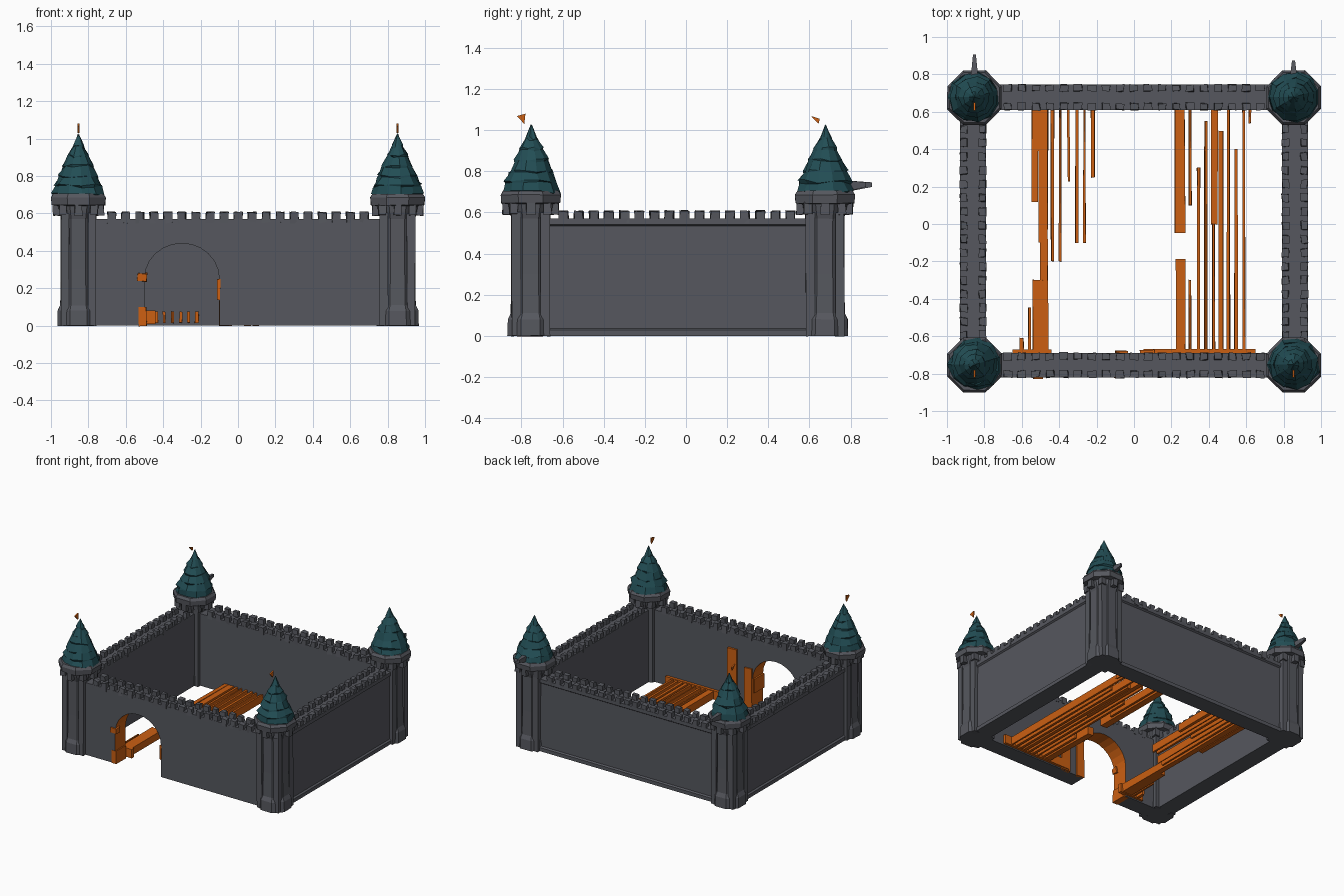
import bpy, bmesh, math, random
from mathutils import Vector

if "Cube" in bpy.data.objects:
    bpy.data.objects.remove(bpy.data.objects["Cube"])

random.seed(4)


def material(name, rgb):
    m = bpy.data.materials.new(name)
    m.diffuse_color = (*rgb, 1)
    m.use_nodes = True
    m.node_tree.nodes["Principled BSDF"].inputs["Base Color"].default_value = m.diffuse_color
    return m


STONE = material("slate_stone", (0.092, 0.096, 0.112))
ROOF = material("teal_roof", (0.016, 0.075, 0.09))
WOOD = material("orange_wood", (0.60, 0.115, 0.006))


def finish(bm, name, *mats):
    bmesh.ops.recalc_face_normals(bm, faces=bm.faces)
    me = bpy.data.meshes.new(name)
    bm.to_mesh(me)
    bm.free()
    for m in mats:
        me.materials.append(m)
    ob = bpy.data.objects.new(name, me)
    bpy.context.collection.objects.link(ob)
    return ob


def add_box(bm, x0, x1, y0, y1, z0, z1, jitter=0.0):
    vs = bmesh.ops.create_cube(bm, size=1)["verts"]
    for v in vs:
        v.co = Vector((x1 if v.co.x > 0 else x0, y1 if v.co.y > 0 else y0,
                       z1 if v.co.z > 0 else z0))
        v.co += Vector([random.uniform(-jitter, jitter) for _ in range(3)])
    return vs


def loft(bm, cx, cy, profile, sides, jitter=0.0):
    """Stack of polygon rings, profile = (radius, z) pairs."""
    rings = []
    for r, z in profile:
        ring = []
        for i in range(sides):
            a = 2 * math.pi * (i + 0.5) / sides
            k = r * (1 + random.uniform(-jitter, jitter))
            dz = random.uniform(-jitter, jitter) * 0.12
            ring.append(bm.verts.new((cx + k * math.cos(a), cy + k * math.sin(a), z + dz)))
        rings.append(ring)
    for a, b in zip(rings, rings[1:]):
        for i in range(sides):
            j = (i + 1) % sides
            bm.faces.new((a[i], a[j], b[j], b[i]))
    bm.faces.new(rings[0][::-1])
    bm.faces.new(rings[-1])


def prism(bm, pts, axis, t0, t1):
    """Extrude a 2D outline; axis 'y' takes (x, z), axis 'x' takes (y, z)."""
    place = (lambda p, t: (p[0], t, p[1])) if axis == "y" else (lambda p, t: (t, p[0], p[1]))
    a = [bm.verts.new(place(p, t0)) for p in pts]
    b = [bm.verts.new(place(p, t1)) for p in pts]
    bm.faces.new(a)
    bm.faces.new(b[::-1])
    n = len(pts)
    return [bm.faces.new((a[i], a[(i + 1) % n], b[(i + 1) % n], b[i])) for i in range(n)]


# Front wall with the arched gateway; its reveal is wood lined
arch = [(-0.5, 0.0)]
arch += [(-0.3 - 0.2 * math.cos(math.pi * i / 12), 0.25 + 0.19 * math.sin(math.pi * i / 12))
         for i in range(13)]
arch += [(-0.1, 0.0)]
bm = bmesh.new()
sides = prism(bm, [(-0.85, 0.0)] + arch + [(0.85, 0.0), (0.85, 0.57), (-0.85, 0.57)],
              "y", -0.82, -0.69)
for i in range(1, len(arch)):
    sides[i].material_index = 1
finish(bm, "front_wall", STONE, WOOD)


# Plain walls with a recessed outer panel
def panel_wall(name, dims, normal):
    bm = bmesh.new()
    add_box(bm, *dims)
    bmesh.ops.recalc_face_normals(bm, faces=bm.faces)
    face = [f for f in bm.faces if f.normal.dot(Vector(normal)) > 0.9]
    bmesh.ops.inset_region(bm, faces=face, thickness=0.04, depth=0.0)
    bmesh.ops.inset_region(bm, faces=face, thickness=0.012, depth=-0.012)
    finish(bm, name, STONE)


panel_wall("right_wall", (0.79, 0.93, -0.72, 0.64, 0, 0.57), (1, 0, 0))
panel_wall("left_wall", (-0.93, -0.79, -0.72, 0.64, 0, 0.57), (-1, 0, 0))
panel_wall("back_wall", (-0.82, 0.82, 0.61, 0.745, 0, 0.57), (0, 1, 0))

# Battlements: two rows of rough merlons on each wall
bm = bmesh.new()
for y in (-0.803, -0.708, 0.628, 0.727):
    for i in range(19):
        x = -0.675 + i * 0.075
        add_box(bm, x - 0.021, x + 0.021, y - 0.018, y + 0.018, 0.55, 0.606, 0.005)
for x in (-0.91, -0.81, 0.81, 0.91):
    for i in range(16):
        y = -0.595 + i * 0.0735
        add_box(bm, x - 0.018, x + 0.018, y - 0.021, y + 0.021, 0.55, 0.606, 0.005)
finish(bm, "battlements", STONE)

# Corner towers
for sx, side in ((-1, "left"), (1, "right")):
    for cy, end in ((-0.755, "front"), (0.675, "back")):
        cx = 0.853 * sx
        # Octagonal shaft, flared foot and overhanging head
        bm = bmesh.new()
        loft(bm, cx, cy, [(0.122, 0), (0.12, 0.08), (0.105, 0.11), (0.1, 0.3), (0.1, 0.57),
                          (0.112, 0.61), (0.118, 0.64), (0.154, 0.645), (0.158, 0.685),
                          (0.145, 0.705)], 8, 0.012)
        for i in range(8):
            a = math.pi * i / 4
            px, py = cx + 0.116 * math.cos(a), cy + 0.116 * math.sin(a)
            add_box(bm, px - 0.02, px + 0.02, py - 0.02, py + 0.02, 0.59, 0.65, 0.004)
        # Corner buttresses
        for dx in (-1, 1):
            for dy in (-1, 1):
                px, py = cx + dx * 0.072, cy + dy * 0.072
                add_box(bm, px - 0.022, px + 0.022, py - 0.022, py + 0.022, 0, 0.6, 0.003)
        finish(bm, f"{end}_{side}_tower", STONE)
        # Ragged shingled spire
        bm = bmesh.new()
        loft(bm, cx, cy + 0.003, [(0.12, 0.69), (0.138, 0.70), (0.124, 0.745), (0.128, 0.75),
                          (0.103, 0.795), (0.107, 0.80), (0.08, 0.85), (0.083, 0.855),
                          (0.056, 0.905), (0.058, 0.91), (0.03, 0.955), (0.03, 0.96),
                          (0.003, 1.02)], 11, 0.075)
        finish(bm, f"{end}_{side}_spire", ROOF)
        # Small pennant (none on the back right tower)
        if not (sx > 0 and end == "back"):
            bm = bmesh.new()
            y = cy - 0.045
            prism(bm, [(y - 0.022, 1.068), (y + 0.02, 1.08 if end == "front" else 1.055),
                       (y + 0.014, 1.03)], "x", cx - 0.005, cx + 0.005)
            finish(bm, f"{end}_{side}_pennant", WOOD)
        # Stone spout behind the back towers
        if end == "back":
            tip = 0.905 if sx < 0 else 0.875
            bm = bmesh.new()
            vs = add_box(bm, cx - 0.02, cx + 0.02, 0.78, tip, 0.70, 0.755)
            for v in vs:
                if v.co.y > 0.85:
                    v.co.x = cx + (v.co.x - cx) * 0.4
                    v.co.z = 0.735 + (v.co.z - 0.728) * 0.4
            finish(bm, f"back_{side}_spout", STONE)

# Ragged timber slats across the yard: (x, width, y start, y end)
SLATS = [
    (-0.53, 0.035, 0.12, 0.62), (-0.485, 0.05, -0.1, 0.62), (-0.50, 0.085, -0.70, -0.3),
    (-0.48, 0.04, -0.34, -0.08), (-0.435, 0.018, -0.2, 0.62), (-0.395, 0.012, -0.2, 0.62),
    (-0.35, 0.012, 0.23, 0.62), (-0.305, 0.016, -0.1, 0.62), (-0.265, 0.012, -0.1, 0.62),
    (-0.22, 0.018, 0.25, 0.62), (-0.56, 0.012, -0.70, -0.45), (-0.60, 0.02, -0.70, -0.61),
    (0.245, 0.055, -0.05, 0.62), (0.25, 0.05, -0.70, -0.19), (0.30, 0.012, -0.70, -0.3),
    (0.30, 0.014, 0.1, 0.62), (0.345, 0.014, -0.70, 0.3), (0.385, 0.014, -0.70, 0.55),
    (0.43, 0.035, 0.0, 0.62), (0.425, 0.014, -0.70, 0.0), (0.465, 0.025, -0.70, 0.5),
    (0.505, 0.016, -0.70, 0.62), (0.545, 0.018, -0.70, 0.4), (0.585, 0.014, -0.70, 0.62),
    (0.62, 0.012, 0.54, 0.62),
]
bm = bmesh.new()
for x, w, y0, y1 in SLATS:
    add_box(bm, x - w / 2, x + w / 2, y0, y1, 0.015, 0.075, 0.003)
# Timber sills where the slats meet the front wall
add_box(bm, -0.65, -0.44, -0.70, -0.672, 0.01, 0.08)
add_box(bm, 0.05, 0.65, -0.70, -0.668, 0.01, 0.08)
finish(bm, "yard_slats", WOOD)

# Gate timbers: inner post, and broken lining on both jambs
bm = bmesh.new()
add_box(bm, 0.03, 0.11, -0.70, -0.675, 0.0, 0.45, 0.003)
add_box(bm, -0.1, -0.03, -0.70, -0.68, 0.0, 0.33, 0.004)
add_box(bm, -0.54, -0.49, -0.825, -0.78, 0.235, 0.28, 0.006)
add_box(bm, -0.535, -0.49, -0.823, -0.7, 0.0, 0.10, 0.004)
add_box(bm, -0.112, -0.095, -0.823, -0.7, 0.14, 0.25, 0.004)
finish(bm, "gate_timbers", WOOD)
